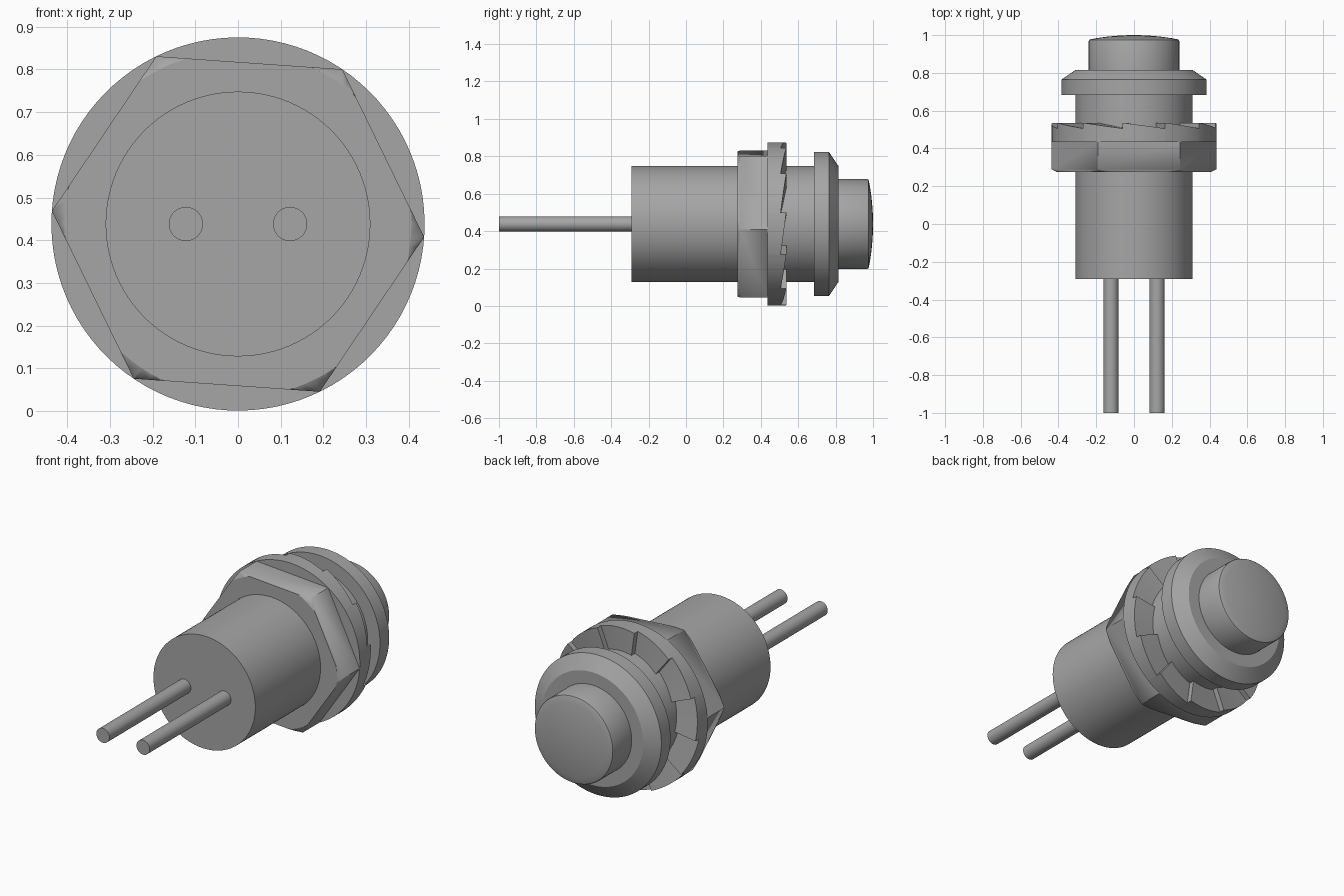
import bpy, bmesh
from math import sin, cos, pi, radians, sqrt

if "Cube" in bpy.data.objects:
    bpy.data.objects.remove(bpy.data.objects["Cube"], do_unlink=True)

AXIS_Z = 0.438  # height of the lamp's horizontal axis

grey = bpy.data.materials.new("grey metal")
grey.use_nodes = True
grey.diffuse_color = (0.38, 0.38, 0.38, 1)
grey.node_tree.nodes["Principled BSDF"].inputs["Base Color"].default_value = grey.diffuse_color


def finish(name, bm):
    bmesh.ops.remove_doubles(bm, verts=bm.verts, dist=1e-5)
    bmesh.ops.recalc_face_normals(bm, faces=bm.faces)
    mesh = bpy.data.meshes.new(name)
    bm.to_mesh(mesh)
    bm.free()
    obj = bpy.data.objects.new(name, mesh)
    bpy.context.collection.objects.link(obj)
    mesh.materials.append(grey)
    bpy.ops.object.select_all(action='DESELECT')
    obj.select_set(True)
    bpy.context.view_layer.objects.active = obj
    bpy.ops.object.shade_smooth_by_angle(angle=radians(25))
    return obj


def lathe(name, profile, sides=96, turn=0, x=0):
    """Revolve (radius, y) points about the y axis and close both ends."""
    bm = bmesh.new()
    rings = []
    for r, y in profile:
        angles = [radians(turn) + 2 * pi * i / sides for i in range(sides)]
        rings.append([bm.verts.new((x + r * cos(a), y, AXIS_Z + r * sin(a))) for a in angles])
    for a, b in zip(rings, rings[1:]):
        for i in range(sides):
            j = (i + 1) % sides
            bm.faces.new((a[i], a[j], b[j], b[i]))
    bm.faces.new(rings[0])
    bm.faces.new(rings[-1])
    return finish(name, bm)


# Barrel and contact pins
lathe("barrel", [(0.31, -0.292), (0.31, 0.7)])
for side, x in (("left", 0.122), ("right", -0.122)):
    lathe(side + "_pin", [(0.04, -1), (0.04, -0.28)], 32, 0, x)

# Hex nut, its front corners trimmed by a cone
nut = lathe("hex_nut", [(0.437, 0.275), (0.437, 0.436)], 6, 56)
cone = lathe("nut_chamfer_cutter", [(0.402, 0.27), (0.406, 0.275), (0.45, 0.296), (0.45, 0.5)])
cone.hide_render = True
cut = nut.modifiers.new("chamfer", 'BOOLEAN')
cut.operation = 'INTERSECT'
cut.solver = 'EXACT'
cut.object = cone
bpy.ops.object.select_all(action='DESELECT')
nut.select_set(True)
bpy.context.view_layer.objects.active = nut
bpy.ops.object.modifier_apply(modifier=cut.name)
bpy.data.objects.remove(cone, do_unlink=True)

# Lock washer: a ring with twelve sawtooth ramps on its back
TEETH, STEPS = 12, 8
INNER, OUTER, BASE, LOW, HIGH = 0.305, 0.437, 0.435, 0.506, 0.536
sections = []
bm = bmesh.new()
for t in range(TEETH):
    for s in range(STEPS + 1):
        a = radians(8) + 2 * pi * (t + s / STEPS) / TEETH
        top = LOW + (HIGH - LOW) * s / STEPS
        sections.append([bm.verts.new((r * cos(a), y, AXIS_Z + r * sin(a)))
                         for r, y in ((INNER, BASE), (OUTER, BASE), (OUTER, top), (INNER, top))])
bmesh.ops.remove_doubles
for k, a in enumerate(sections):
    b = sections[(k + 1) % len(sections)]
    if k % (STEPS + 1) == STEPS:
        # radial step between neighbouring teeth
        bm.faces.new((b[3], b[2], a[2], a[3]))
    else:
        for i in range(4):
            j = (i + 1) % 4
            bm.faces.new((a[i], a[j], b[j], b[i]))
finish("lock_washer", bm)

# Bezel with a chamfered back rim
lathe("bezel", [(0.385, 0.684), (0.385, 0.764), (0.31, 0.815)])

# Domed lens with a softened edge
SAG, RIM = 0.022, 0.23
ball = (RIM ** 2 + SAG ** 2) / (2 * SAG)
dome = [(0.24, 0.8), (0.24, 0.968), (0.237, 0.975)]
for i in range(9):
    r = RIM * (1 - i / 8) + 0.002 * i / 8
    dome.append((r, 1 - ball + sqrt(ball ** 2 - r ** 2)))
lathe("lens", dome)
